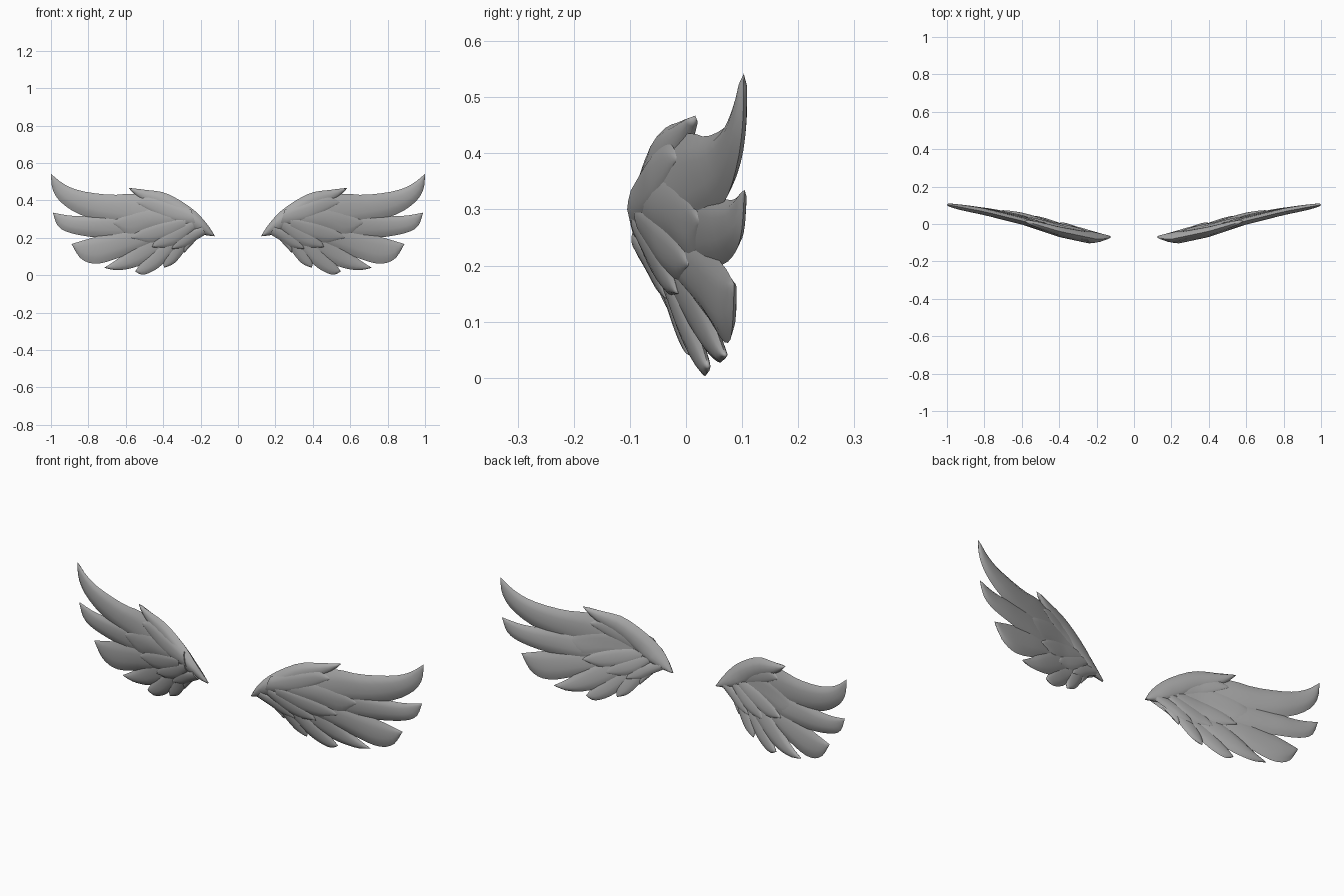
import bpy
from mathutils import Vector

grey = bpy.data.materials.new("wing grey")
grey.diffuse_color = (0.4, 0.4, 0.4, 1)

SWEEP = [(0.12, -0.098), (0.2, -0.085), (0.4, -0.043), (0.6, 0.017), (0.8, 0.066), (1.0, 0.103)]


def sweep_y(x, z):
    """Backward sweep of the wing, with the lower feathers curling back."""
    for (x0, y0), (x1, y1) in zip(SWEEP, SWEEP[1:]):
        if x <= x1 or x1 == 1.0:
            y = y0 + (y1 - y0) * (x - x0) / (x1 - x0)
            break
    return y + 0.3 * max(0, 0.3 - z) * (1 - x)


def sample(points, t):
    """Smooth curve through the points."""
    p = [Vector(q) for q in points]
    f = t * (len(p) - 1)
    i = min(int(f), len(p) - 2)
    u = f - i
    a, b, c, d = p[max(i - 1, 0)], p[i], p[i + 1], p[min(i + 2, len(p) - 1)]
    return 0.5 * (2 * b + (c - a) * u + (2 * a - 5 * b + 4 * c - d) * u * u
                  + (3 * b - a - 3 * c + d) * u ** 3)


def feather(name, tip, top, bottom, half, shift=0.0, pointed_root=False):
    """Lens-shaped blade lofted between its upper and lower edge, in x and z."""
    rows, n = 14, 6
    verts, faces = [], []
    for r in range(rows):
        t = r / rows
        a, b = sample(top + [tip], t), sample(bottom + [tip], t)
        thick = half * (1 - 0.8 * t ** 3)
        if pointed_root:
            thick *= min(1, 0.15 + 3 * t)
        for k in range(2 * n):
            s = k / n if k <= n else 2 - k / n
            side = -1 if k <= n else 1
            p = a.lerp(b, s)
            bulge = max(0, 1 - (2 * s - 1) ** 2) ** 0.6
            verts.append((p.x, sweep_y(p.x, p.y) + shift + side * thick * bulge, p.y))
    m = 2 * n
    for r in range(rows - 1):
        for k in range(m):
            j = (k + 1) % m
            faces.append((r * m + k, r * m + j, (r + 1) * m + j, (r + 1) * m + k))
    # Close the tip and the root
    verts.append((tip[0], sweep_y(*tip) + shift, tip[1]))
    last = (rows - 1) * m
    for k in range(m):
        faces.append((last + k, last + (k + 1) % m, len(verts) - 1))
    faces.append(tuple(reversed(range(m))))
    mesh = bpy.data.meshes.new(name)
    mesh.from_pydata(verts, [], faces)
    mesh.materials.append(grey)
    ob = bpy.data.objects.new(name, mesh)
    bpy.context.collection.objects.link(ob)
    ob.modifiers.new("other wing", "MIRROR")
    bpy.ops.object.select_all(action="DESELECT")
    ob.select_set(True)
    bpy.context.view_layer.objects.active = ob
    bpy.ops.object.shade_smooth_by_angle(angle=0.9)


# Long flight feathers, from the leading edge down
feather("flight_feather_1", (1.0, 0.542),
        [(0.35, 0.40), (0.54, 0.435), (0.68, 0.43), (0.835, 0.45), (0.93, 0.487)],
        [(0.38, 0.25), (0.62, 0.27), (0.82, 0.315), (0.935, 0.38), (0.99, 0.455)], 0.02)
feather("flight_feather_2", (0.99, 0.335),
        [(0.35, 0.33), (0.6, 0.335), (0.78, 0.32), (0.89, 0.318)],
        [(0.38, 0.2), (0.65, 0.195), (0.85, 0.215), (0.955, 0.255)], 0.017, 0.003)
feather("flight_feather_3", (0.89, 0.167),
        [(0.35, 0.3), (0.6, 0.25), (0.78, 0.2)],
        [(0.35, 0.2), (0.58, 0.115), (0.74, 0.063), (0.835, 0.085)], 0.016, -0.001)
feather("flight_feather_4", (0.715, 0.04),
        [(0.35, 0.28), (0.52, 0.19), (0.64, 0.09)],
        [(0.3, 0.2), (0.41, 0.115), (0.53, 0.05), (0.64, 0.027)], 0.016, 0.003)
feather("flight_feather_5", (0.55, 0.02),
        [(0.33, 0.25), (0.43, 0.16), (0.51, 0.075)],
        [(0.27, 0.2), (0.35, 0.11), (0.43, 0.037), (0.505, 0.003)], 0.015)
feather("flight_feather_6", (0.395, 0.04),
        [(0.3, 0.25), (0.37, 0.15), (0.4, 0.085)],
        [(0.24, 0.2), (0.285, 0.13), (0.34, 0.065)], 0.014, 0.002)
feather("flight_feather_7", (0.287, 0.12),
        [(0.27, 0.24), (0.295, 0.17)],
        [(0.2, 0.215), (0.24, 0.17)], 0.013)

# Overlapping covert feathers on the front and back
for side, label in ((-1, "front"), (1, "back")):
    d = side * 0.011
    feather(label + "_covert_1", (0.675, 0.28),
            [(0.33, 0.37), (0.48, 0.37), (0.59, 0.34)],
            [(0.33, 0.25), (0.46, 0.235), (0.58, 0.215)], 0.013, d)
    feather(label + "_covert_2", (0.575, 0.2),
            [(0.28, 0.32), (0.42, 0.29), (0.52, 0.25)],
            [(0.28, 0.24), (0.37, 0.195), (0.48, 0.175)], 0.014, d * 1.2)
    feather(label + "_covert_3", (0.46, 0.15),
            [(0.25, 0.3), (0.36, 0.25), (0.43, 0.205)],
            [(0.23, 0.24), (0.3, 0.18), (0.38, 0.15)], 0.014, d * 1.2)
    feather(label + "_covert_4", (0.355, 0.14),
            [(0.2, 0.265), (0.29, 0.23), (0.335, 0.19)],
            [(0.17, 0.22), (0.23, 0.185), (0.29, 0.15)], 0.013, d)
    feather(label + "_upper_covert", (0.55, 0.39),
            [(0.25, 0.35), (0.38, 0.4), (0.48, 0.42)],
            [(0.22, 0.25), (0.35, 0.28), (0.46, 0.33)], 0.014, d * 1.2)

# Thick shoulder along the leading edge
feather("shoulder", (0.585, 0.467),
        [(0.125, 0.212), (0.17, 0.28), (0.25, 0.36), (0.38, 0.437), (0.49, 0.456)],
        [(0.125, 0.208), (0.21, 0.222), (0.31, 0.265), (0.41, 0.335), (0.52, 0.4)],
        0.03, 0.004, True)
